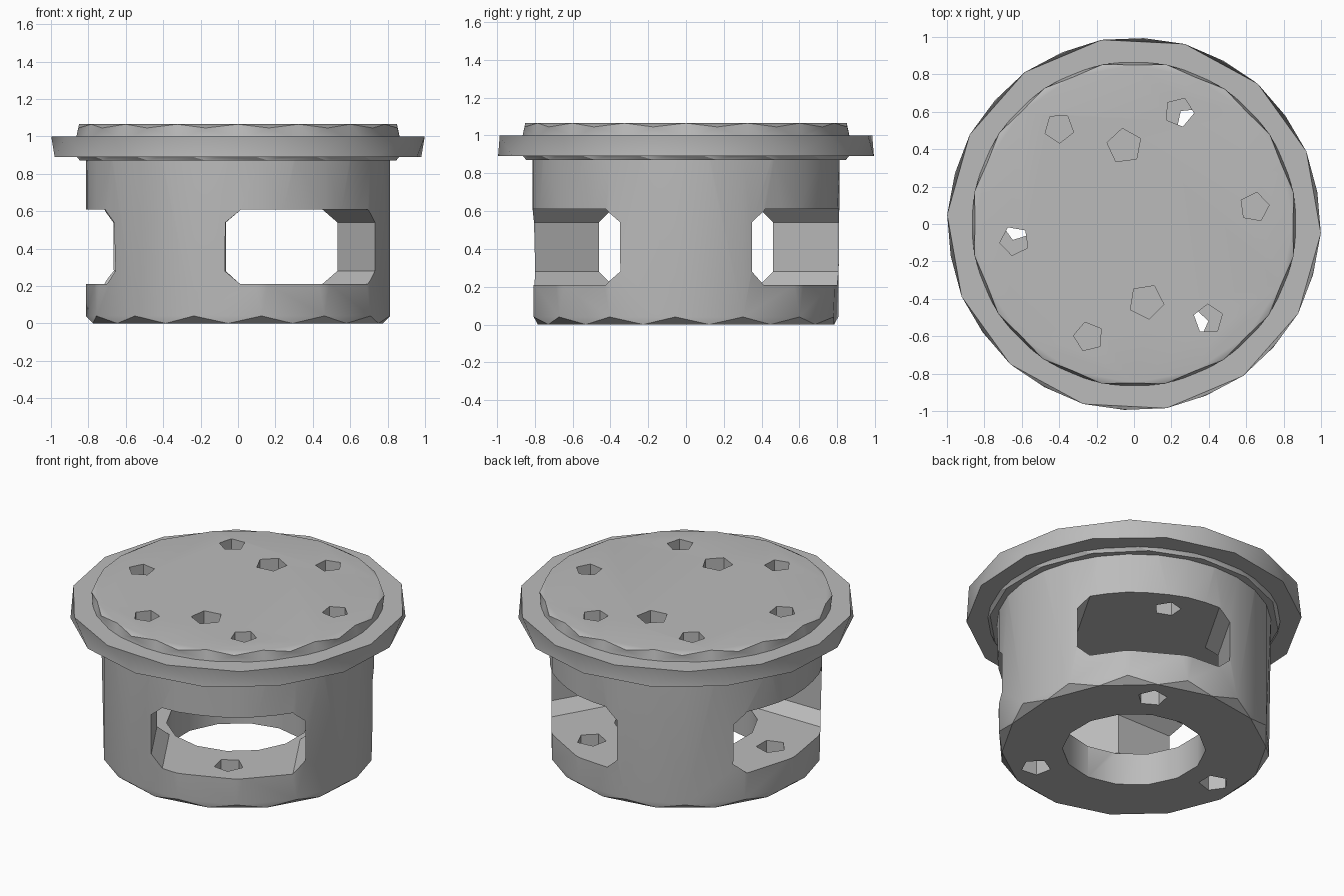
import bpy, bmesh
from math import radians, cos, sin
from mathutils import Matrix

cube = bpy.data.objects.get("Cube")
if cube:
    bpy.data.objects.remove(cube, do_unlink=True)

grey = bpy.data.materials.new("plain grey")
grey.use_nodes = True
colour = (0.5, 0.5, 0.5, 1)
grey.diffuse_color = colour
grey.node_tree.nodes["Principled BSDF"].inputs["Base Color"].default_value = colour


def ring(sides, radius, z, start=0.0, centre=(0, 0)):
    step = 360 / sides
    return [(centre[0] + radius * cos(radians(start + step * i)),
             centre[1] + radius * sin(radians(start + step * i)), z) for i in range(sides)]


def hull(name, points):
    """Convex solid wrapped around a set of points."""
    bm = bmesh.new()
    for p in points:
        bm.verts.new(p)
    bmesh.ops.convex_hull(bm, input=bm.verts[:])
    bmesh.ops.dissolve_limit(bm, angle_limit=0.01, verts=bm.verts[:], edges=bm.edges[:])
    bmesh.ops.recalc_face_normals(bm, faces=bm.faces[:])
    mesh = bpy.data.meshes.new(name)
    bm.to_mesh(mesh)
    bm.free()
    mesh.materials.append(grey)
    obj = bpy.data.objects.new(name, mesh)
    bpy.context.collection.objects.link(obj)
    return obj


def combine(target, tool, operation):
    mod = target.modifiers.new(tool.name, 'BOOLEAN')
    mod.operation, mod.object, mod.solver = operation, tool, 'EXACT'
    tool.hide_render = True
    bpy.context.view_layer.objects.active = target
    bpy.ops.object.modifier_apply(modifier=mod.name)
    bpy.data.objects.remove(tool, do_unlink=True)


def drill(name, angle, dist, radius, low, high, sides=5):
    centre = (dist * cos(radians(angle)), dist * sin(radians(angle)))
    return hull(name, ring(sides, radius, low, angle, centre)
                + ring(sides, radius, high, angle, centre))


# Drum with a chamfered foot
housing = hull("housing", ring(14, 0.785, 0, 9) + ring(14, 0.815, 0.04, -4)
               + ring(28, 0.815, 0.9, -4))

# Lip under the flange, faceted flange, raised cap
lip = hull("lip", ring(16, 0.86, 0.87, 11) + ring(16, 0.89, 0.92))
flange = hull("flange", ring(14, 1.0, 1.0, 100) + ring(14, 0.995, 0.89, 87))
cap = hull("cap", ring(16, 0.87, 0.97) + ring(16, 0.87, 1.045, 11) + ring(16, 0.85, 1.065))
for part in (lip, flange, cap):
    combine(housing, part, 'UNION')

# Central bore from below
combine(housing, drill("bore", 90, 0, 0.425, -0.1, 0.5, 14), 'DIFFERENCE')

# Three side windows with clipped corners, meeting in the middle
half, low, high, clip = 0.46, 0.21, 0.61, 0.07
section = [(s * t, z) for s in (-1, 1) for t, z in (
    (half, low + clip), (half - clip, low), (half, high - clip), (half - clip, high))]
for angle in (60, 180, 300):
    turn = Matrix.Rotation(radians(angle), 3, 'Z')
    window = hull("window", [turn @ Matrix(((r, 0, 0), (0, t, 0), (0, 0, z))) @ v
                             for r in (0, 1.3) for t, z in section
                             for v in [Matrix.Identity(3).col[0] + Matrix.Identity(3).col[1]
                                       + Matrix.Identity(3).col[2]]])
    combine(housing, window, 'DIFFERENCE')

# Bolt holes: through the window roof, blind over the pillars, through the window floor
for angle in (60, 180, 300):
    combine(housing, drill("roof_hole", angle + 8, 0.645, 0.08, 0.5, 1.2), 'DIFFERENCE')
    combine(housing, drill("blind_hole", angle + 68, 0.65, 0.08, 0.8, 1.2), 'DIFFERENCE')
    combine(housing, drill("floor_hole", angle, 0.62, 0.09, -0.1, 0.3), 'DIFFERENCE')

# Two larger blind holes nearer the middle
for angle in (97, 279):
    combine(housing, drill("large_hole", angle, 0.42, 0.095, 0.8, 1.2), 'DIFFERENCE')

# Smooth walls, crisp corners
bpy.ops.object.select_all(action='DESELECT')
housing.select_set(True)
bpy.context.view_layer.objects.active = housing
bpy.ops.object.shade_smooth_by_angle(angle=radians(30))
